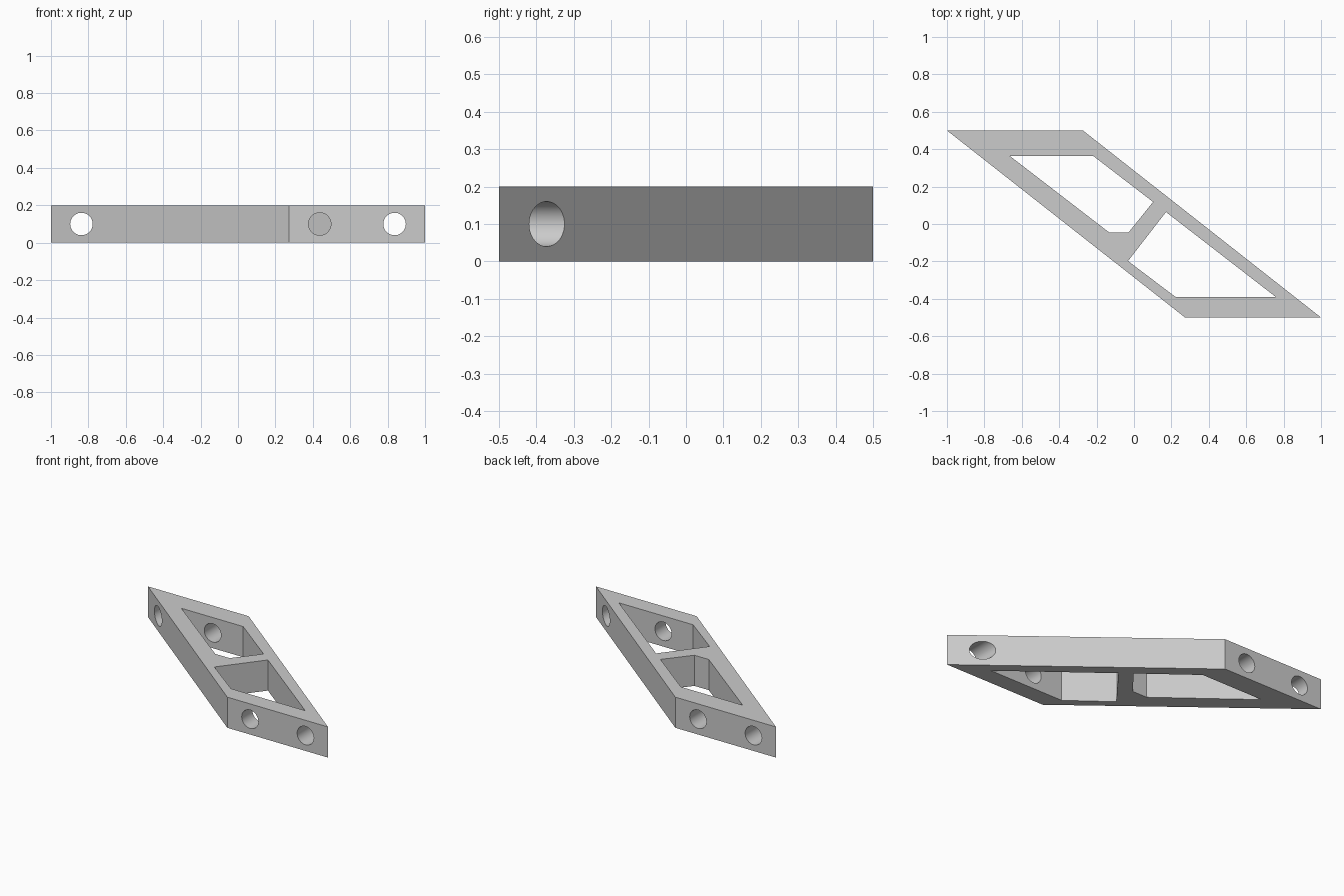
import bpy, bmesh, math
from mathutils import Matrix

default_cube = bpy.data.objects.get("Cube")
if default_cube:
    bpy.data.objects.remove(default_cube, do_unlink=True)

HEIGHT = 0.2
HOLE_RADIUS = 0.06

grey = bpy.data.materials.new("light_grey")
grey.use_nodes = True
colour = (0.6, 0.6, 0.6, 1)
grey.diffuse_color = colour
grey.node_tree.nodes["Principled BSDF"].inputs["Base Color"].default_value = colour


def add_object(name, bm):
    bmesh.ops.recalc_face_normals(bm, faces=bm.faces)
    mesh = bpy.data.meshes.new(name)
    bm.to_mesh(mesh)
    bm.free()
    mesh.materials.append(grey)
    obj = bpy.data.objects.new(name, mesh)
    bpy.context.collection.objects.link(obj)
    return obj


def prism(name, outline, bottom, top):
    bm = bmesh.new()
    face = bm.faces.new([bm.verts.new((x, y, bottom)) for x, y in outline])
    extruded = bmesh.ops.extrude_face_region(bm, geom=[face])["geom"]
    verts = [v for v in extruded if isinstance(v, bmesh.types.BMVert)]
    bmesh.ops.translate(bm, verts=verts, vec=(0, 0, top - bottom))
    return add_object(name, bm)


def drill(name, x, y):
    bm = bmesh.new()
    place = Matrix.Translation((x, y, HEIGHT / 2)) @ Matrix.Rotation(math.pi / 2, 4, 'X')
    bmesh.ops.create_cone(bm, cap_ends=True, segments=64, radius1=HOLE_RADIUS,
                          radius2=HOLE_RADIUS, depth=0.36, matrix=place)
    return add_object(name, bm)


# Slanted solid block
frame = prism("slanted_frame", [(-1, 0.5), (-0.273, 0.5), (1, -0.5), (0.273, -0.5)], 0, HEIGHT)

# Two pockets, leaving a diagonal web between them
cutters = [
    prism("back_pocket_cutter", [(-0.663, 0.363), (-0.217, 0.363), (0.102, 0.118),
                                 (-0.029, -0.045), (-0.133, -0.045)], -0.1, 0.3),
    prism("front_pocket_cutter", [(0.171, 0.064), (0.758, -0.39),
                                  (0.222, -0.39), (-0.032, -0.198)], -0.1, 0.3),
]

# Two bolt holes through each end bar
for side, name in ((1, "front"), (-1, "back")):
    cutters.append(drill(name + "_outer_hole_cutter", side * 0.837, side * -0.42))
    cutters.append(drill(name + "_inner_hole_cutter", side * 0.437, side * -0.46))

for cutter in cutters:
    cut = frame.modifiers.new(cutter.name, 'BOOLEAN')
    cut.operation = 'DIFFERENCE'
    cut.solver = 'EXACT'
    cut.object = cutter

# Bake the cuts, then drop the helpers
bpy.context.view_layer.update()
evaluated = frame.evaluated_get(bpy.context.evaluated_depsgraph_get())
result = bpy.data.meshes.new_from_object(evaluated)
frame.modifiers.clear()
frame.data = result
for cutter in cutters:
    bpy.data.objects.remove(cutter, do_unlink=True)

# Smooth hole walls, sharp edges elsewhere
bpy.ops.object.select_all(action='DESELECT')
frame.select_set(True)
bpy.context.view_layer.objects.active = frame
bpy.ops.object.shade_smooth_by_angle(angle=math.radians(20))
